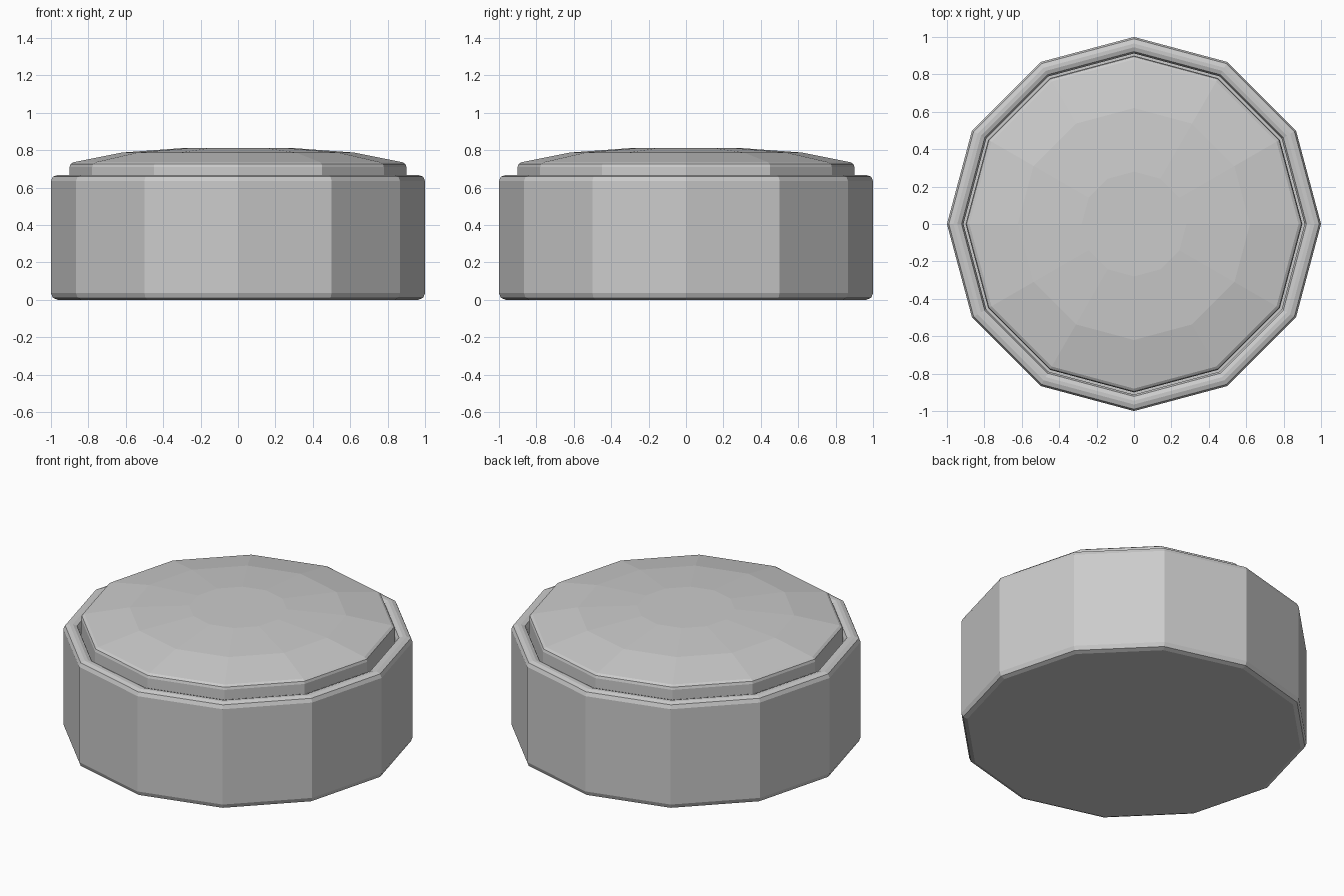
import bpy, bmesh, math

cube = bpy.data.objects.get("Cube")
if cube:
    bpy.data.objects.remove(cube, do_unlink=True)

SIDES = 12

grey = bpy.data.materials.new("plain_grey")
grey.use_nodes = True
colour = (0.6, 0.6, 0.6, 1)
grey.diffuse_color = colour
grey.node_tree.nodes["Principled BSDF"].inputs["Base Color"].default_value = colour


def lathe(name, profile):
    """Flat-sided solid from (radius, height) rings listed bottom to top."""
    bm = bmesh.new()
    rings = []
    for r, z in profile:
        angles = [2 * math.pi * i / SIDES for i in range(SIDES)]
        rings.append([bm.verts.new((r * math.cos(a), r * math.sin(a), z)) for a in angles])
    for low, high in zip(rings, rings[1:]):
        for i in range(SIDES):
            j = (i + 1) % SIDES
            bm.faces.new((low[i], low[j], high[j], high[i]))
    bm.faces.new(rings[0][::-1])
    bm.faces.new(rings[-1])
    bmesh.ops.recalc_face_normals(bm, faces=bm.faces)
    mesh = bpy.data.meshes.new(name)
    bm.to_mesh(mesh)
    bm.free()
    mesh.materials.append(grey)
    obj = bpy.data.objects.new(name, mesh)
    bpy.context.collection.objects.link(obj)
    return obj


# Body with rounded outer edges and a rim that dips into a narrow groove
lathe("body", [
    (0.965, 0), (0.99, 0.01), (1, 0.035),
    (1, 0.635), (0.99, 0.658), (0.965, 0.667),
    (0.945, 0.667), (0.922, 0.658), (0.912, 0.635), (0.912, 0.6),
])

# Faceted domed lid set inside the rim
lathe("domed_lid", [
    (0.9, 0.595), (0.9, 0.71), (0.895, 0.725), (0.88, 0.735),
    (0.62, 0.787), (0.28, 0.812),
])
